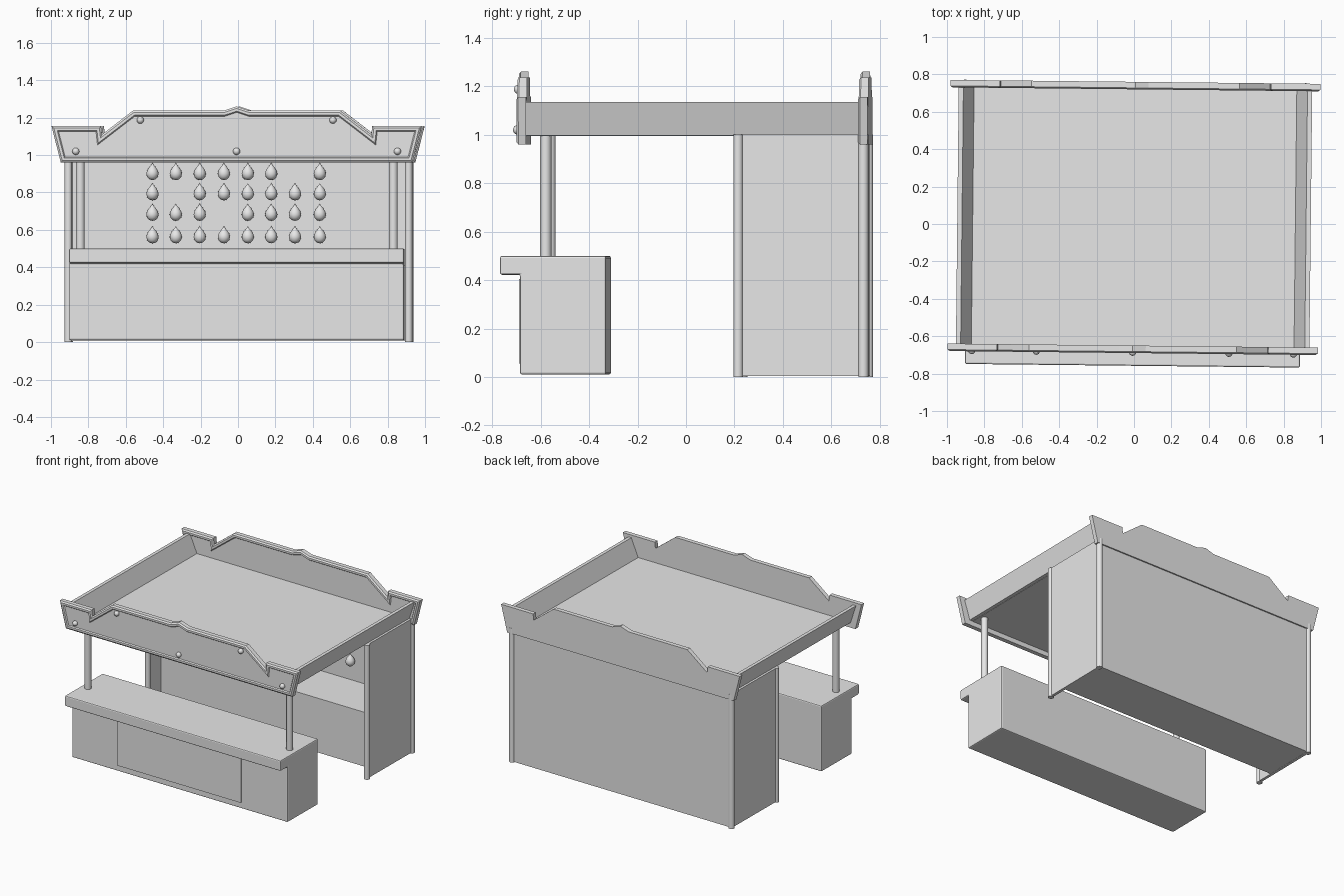
import bpy, bmesh, math
from mathutils import Matrix, Vector

cube = bpy.data.objects.get("Cube")
if cube:
    bpy.data.objects.remove(cube, do_unlink=True)

grey = bpy.data.materials.new("plain_grey")
grey.use_nodes = True
colour = (0.8, 0.8, 0.8, 1)
grey.diffuse_color = colour
grey.node_tree.nodes["Principled BSDF"].inputs["Base Color"].default_value = colour

YAW = Matrix.Rotation(math.radians(-0.62), 4, "Z")  # whole stall sits slightly turned


def finish(name, bm, smooth=False, bevel=0):
    bmesh.ops.recalc_face_normals(bm, faces=bm.faces)
    bm.transform(YAW)
    mesh = bpy.data.meshes.new(name)
    bm.to_mesh(mesh)
    bm.free()
    mesh.materials.append(grey)
    obj = bpy.data.objects.new(name, mesh)
    bpy.context.collection.objects.link(obj)
    if smooth:
        bpy.ops.object.select_all(action="DESELECT")
        obj.select_set(True)
        bpy.context.view_layer.objects.active = obj
        bpy.ops.object.shade_smooth_by_angle(angle=math.radians(40))
    if bevel:
        mod = obj.modifiers.new("soft_edges", "BEVEL")
        mod.width = bevel
        mod.segments = 2
    return obj


def box(name, x, y, z, bevel=0):
    bm = bmesh.new()
    size = [b - a for a, b in (x, y, z)]
    mid = [(a + b) / 2 for a, b in (x, y, z)]
    bmesh.ops.create_cube(bm, size=1, matrix=Matrix.Translation(mid) @ Matrix.Diagonal((*size, 1)))
    return finish(name, bm, bevel=bevel)


def post(name, x, y, z0, z1, r):
    bm = bmesh.new()
    bmesh.ops.create_cone(bm, cap_ends=True, segments=24, radius1=r, radius2=r, depth=z1 - z0,
                          matrix=Matrix.Translation((x, y, (z0 + z1) / 2)))
    return finish(name, bm, smooth=True)


def prism(points, y0, y1):
    """Extrude an x-z profile from y0 to y1; returns the bmesh and its y0 face."""
    bm = bmesh.new()
    front = bm.faces.new([bm.verts.new((x, y0, z)) for x, z in points])
    new = bmesh.ops.extrude_face_region(bm, geom=[front], use_keep_orig=True)["geom"]
    moved = [v for v in new if isinstance(v, bmesh.types.BMVert)]
    bmesh.ops.translate(bm, verts=moved, vec=(0, y1 - y0, 0))
    bmesh.ops.recalc_face_normals(bm, faces=bm.faces)
    return bm, front


def sign(name, y):
    # half outline, mirrored across the central peak
    half = [(0.94, 0.96), (0.99, 1.155), (0.725, 1.155), (0.72, 1.11),
            (0.555, 1.237), (0.07, 1.237)]
    outline = half + [(0, 1.26)] + [(-x, z) for x, z in reversed(half)]
    bm, front = prism(outline, y - 0.012, y + 0.02)
    # chamfer, flat frame, then recessed panel
    for width, depth in ((0.01, 0.008), (0.014, 0), (0.006, -0.008)):
        bmesh.ops.inset_region(bm, faces=[front], thickness=width, depth=depth,
                               use_even_offset=True, use_boundary=True)
    return finish(name, bm)


def balloon(name, x, y, z):
    # teardrop turned around its vertical axis
    profile = [(0, -0.042), (0.016, -0.038), (0.028, -0.026), (0.033, -0.008),
               (0.029, 0.009), (0.019, 0.025), (0.008, 0.038), (0, 0.05)]
    bm = bmesh.new()
    verts = [bm.verts.new((r, 0, h)) for r, h in profile]
    edges = [bm.edges.new(pair) for pair in zip(verts, verts[1:])]
    bmesh.ops.spin(bm, geom=verts + edges, cent=(0, 0, 0), axis=(0, 0, 1),
                   angle=math.tau, steps=16, use_merge=False)
    bmesh.ops.remove_doubles(bm, verts=bm.verts, dist=0.0005)
    bmesh.ops.translate(bm, verts=bm.verts, vec=(x, y, z))
    return finish(name, bm, smooth=True)


# Front counter with overhanging ledge
bm = bmesh.new()
section = [(-0.32, 0.01), (-0.675, 0.01), (-0.675, 0.422), (-0.758, 0.422),
           (-0.758, 0.5), (-0.32, 0.5)]
side = bm.faces.new([bm.verts.new((-0.895, y, z)) for y, z in section])
geom = bmesh.ops.extrude_face_region(bm, geom=[side], use_keep_orig=True)["geom"]
bmesh.ops.translate(bm, verts=[v for v in geom if isinstance(v, bmesh.types.BMVert)],
                    vec=(1.79, 0, 0))
finish("front_counter", bm, bevel=0.008)
box("counter_front_panel", (-0.513, 0.513), (-0.683, -0.674), (0.055, 0.405))

# Back unit: walls, low rear counter and corner posts
box("back_wall", (-0.91, 0.91), (0.73, 0.75), (0.005, 1.0))
box("rear_counter", (-0.9, 0.9), (0.36, 0.735), (0.006, 0.41))
for label, s in (("left", 1), ("right", -1)):
    box(label + "_side_wall", sorted((s * 0.897, s * 0.918)), (0.225, 0.745), (0.005, 1.0))
    post(label + "_rear_post", s * 0.91, 0.742, 0, 1.0, 0.021)
    post(label + "_middle_post", s * 0.91, 0.225, 0, 1.0, 0.02)
    post(label + "_counter_post", s * 0.837, -0.57, 0.49, 1.0, 0.023)
    # Canopy board leaning outward
    board = [(0.86, 0.997), (0.9, 0.997), (0.945, 1.135), (0.92, 1.135)]
    bm, _ = prism([(s * x, z) for x, z in board], -0.66, 0.73)
    finish(label + "_canopy_board", bm)

# Canopy floor and sign boards
box("canopy_floor", (-0.875, 0.875), (-0.66, 0.73), (0.995, 1.003))
sign("front_sign", -0.67)
sign("back_sign", 0.74)

# Round bolts on the front sign
for i, (x, z) in enumerate([(-0.515, 1.187), (0.515, 1.187), (-0.86, 1.02), (0, 1.02), (0.86, 1.02)]):
    bm = bmesh.new()
    bmesh.ops.create_uvsphere(bm, u_segments=16, v_segments=10, radius=0.019,
                              matrix=Matrix.Translation((x, -0.686, z)))
    finish("sign_bolt_%d" % (i + 1), bm, smooth=True)

# Rows of balloons on the back wall, with a few gaps
columns = (-0.465, -0.34, -0.212, -0.083, 0.045, 0.17, 0.297, 0.43)
gaps = {(0, 6), (1, 1), (2, 3)}
for row, z in enumerate((0.908, 0.8, 0.69, 0.57)):
    for col, x in enumerate(columns):
        if (row, col) not in gaps:
            balloon("balloon_%d_%d" % (row + 1, col + 1), x, 0.7, z)
